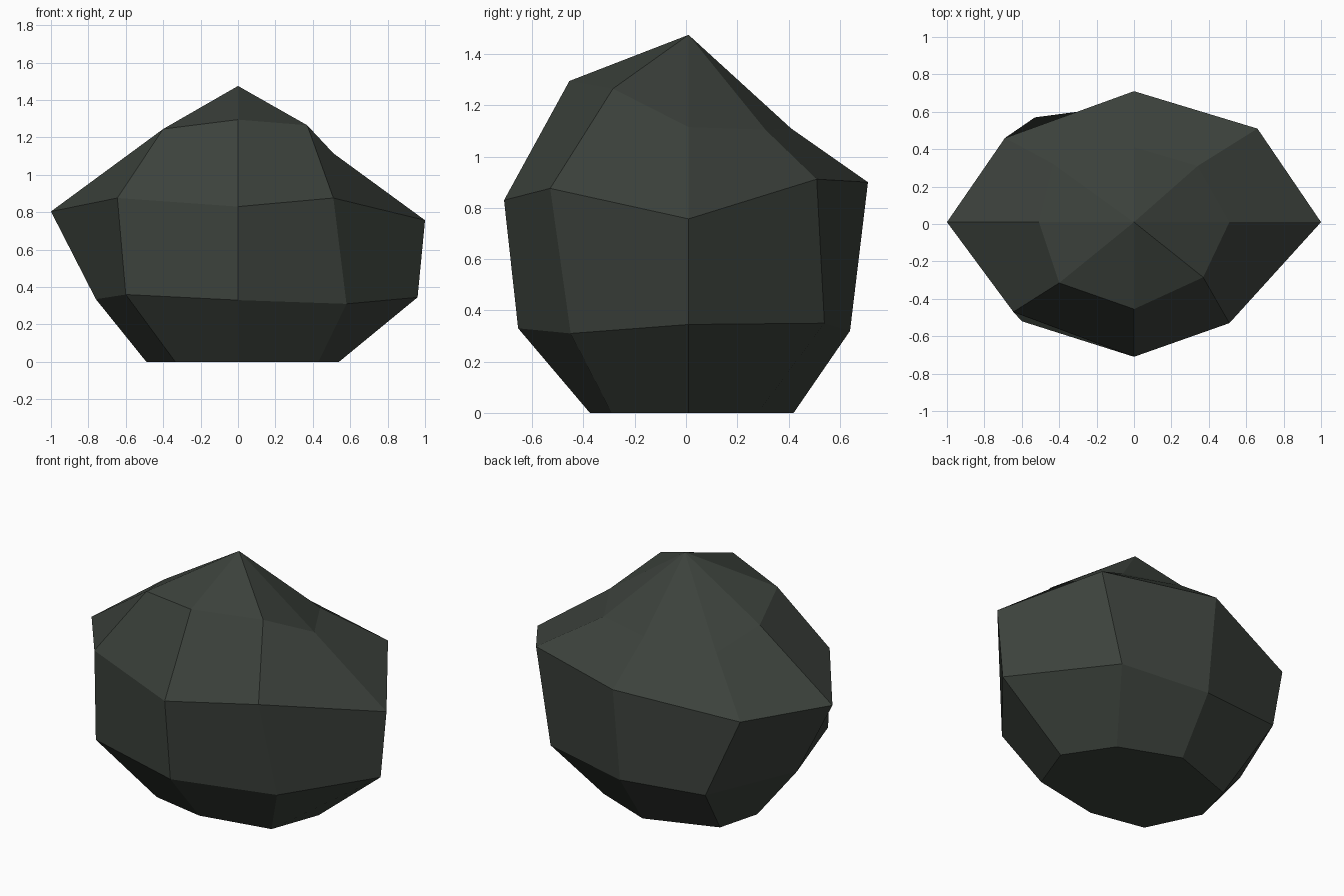
import bpy, bmesh

if "Cube" in bpy.data.objects:
    bpy.data.objects.remove(bpy.data.objects["Cube"])

# One flat stone colour
stone = bpy.data.materials.new("dark green grey stone")
stone.diffuse_color = (0.045, 0.054, 0.045, 1.0)
stone.use_nodes = True
stone.node_tree.nodes["Principled BSDF"].inputs["Base Color"].default_value = stone.diffuse_color

# Uneven eight-sided rings from the base up, each starting at +x, anticlockwise
rings = [
    # flat base
    [(.54, .01, 0), (.36, .28, 0), (0, .42, 0), (-.42, .27, 0),
     (-.49, .01, 0), (-.335, -.31, 0), (0, -.375, 0), (.43, -.29, 0)],
    # lower belly
    [(.96, .01, .345), (.54, .54, .35), (0, .64, .32), (-.53, .57, .34),
     (-.76, .01, .335), (-.60, -.52, .36), (0, -.655, .33), (.58, -.45, .31)],
    # widest part
    [(1, .01, .757), (.66, .51, .912), (0, .71, .90), (-.69, .46, .79),
     (-1, .01, .804), (-.645, -.47, .876), (0, -.71, .83), (.51, -.53, .876)],
    # shoulder
    [(.51, .01, 1.115), (.34, .31, 1.105), (0, .41, 1.11), (-.43, .32, 1.09),
     (-.508, .01, 1.165), (-.40, -.315, 1.245), (0, -.455, 1.295), (.37, -.285, 1.265)],
]

bm = bmesh.new()
loops = [[bm.verts.new(p) for p in ring] for ring in rings]
peak = bm.verts.new((0, .01, 1.475))

# Underside, sides and peaked top
bm.faces.new(loops[0][::-1])
for low, high in zip(loops, loops[1:]):
    for i in range(8):
        j = (i + 1) % 8
        bm.faces.new((low[i], low[j], high[j], high[i]))
for i in range(8):
    bm.faces.new((loops[-1][i], loops[-1][(i + 1) % 8], peak))
bmesh.ops.recalc_face_normals(bm, faces=bm.faces)

mesh = bpy.data.meshes.new("rock")
bm.to_mesh(mesh)
bm.free()
mesh.materials.append(stone)
rock = bpy.data.objects.new("rock", mesh)
bpy.context.collection.objects.link(rock)
